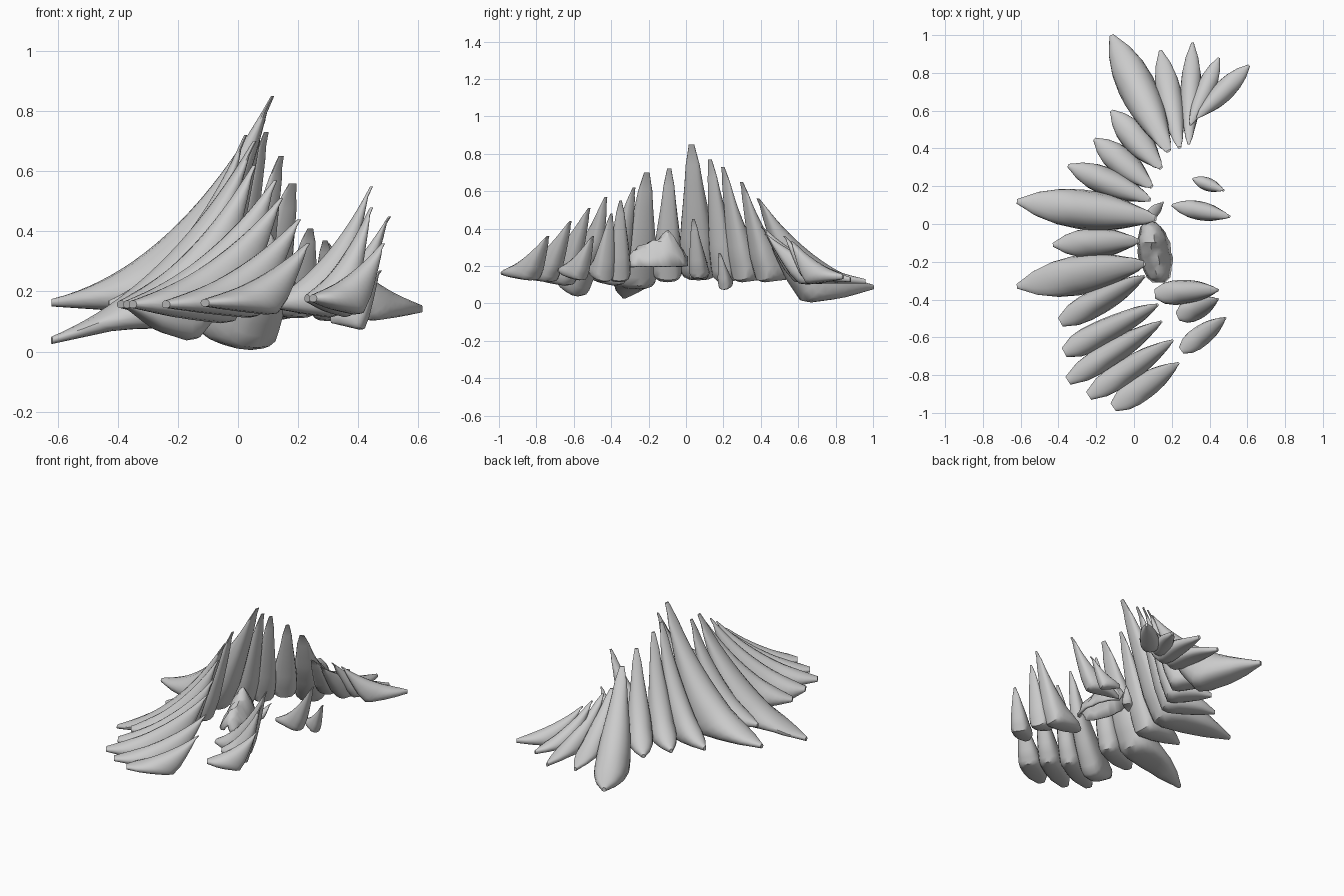
import bpy, bmesh, math, random
from mathutils import Vector

if "Cube" in bpy.data.objects:
    bpy.data.objects.remove(bpy.data.objects["Cube"])

random.seed(4)
SIDES, RINGS = 16, 20


def lerp_list(vals, s):
    f = s * (len(vals) - 1)
    i = min(int(f), len(vals) - 2)
    return vals[i] + (vals[i + 1] - vals[i]) * (f - i)


def bez(a, b, c, s):
    return a * (1 - s) ** 2 + b * 2 * s * (1 - s) + c * s * s


def power(x, e):
    return math.copysign(abs(x) ** e, x)


def finish(bm, name):
    bmesh.ops.recalc_face_normals(bm, faces=bm.faces)
    me = bpy.data.meshes.new(name)
    bm.to_mesh(me)
    bm.free()
    ob = bpy.data.objects.new(name, me)
    bpy.context.collection.objects.link(ob)
    bpy.context.view_layer.objects.active = ob
    ob.select_set(True)
    bpy.ops.object.shade_smooth_by_angle(angle=math.radians(40))
    ob.select_set(False)
    return ob


# Horn-like tooth: root end, flat heel underneath, slim upright tip
SHARP = [0.12, 0.62, 0.9, 1.0, 0.98, 0.9, 0.77, 0.62, 0.48, 0.36, 0.14]
BLUNT = [0.38, 0.85, 1.0, 1.0, 0.95, 0.86, 0.74, 0.60, 0.46, 0.32, 0.10]


def tooth(name, widths, ox, oy, oz, tx, ty, tz, heel, w, rise=0.27, hf=0.66):
    o, t = Vector((ox, oy, oz)), Vector((tx, ty, tz))
    run = Vector((tx - ox, ty - oy, 0))
    side = Vector((-run.y, run.x, 0)).normalized()
    ctrl = o + run * 0.56 + Vector((0, 0, (tz - oz) * rise))
    h = o + run * hf
    h.z = heel
    h0 = o + run * hf * 0.5
    h0.z = heel + (oz - heel) * 0.25
    m = o + run * 0.86 + Vector((0, 0, heel + (tz - heel) * 0.5 - oz))
    low = [o - Vector((0, 0, 0.025)), h0, h, h.lerp(m, 0.45) + run * 0.02, m,
           m.lerp(t, 0.5) + run * 0.005, t]
    bm = bmesh.new()
    rings = []
    for i in range(RINGS + 1):
        s = i / RINGS
        up = bez(o, ctrl, t, s)
        lo = lerp_list(low, s)
        if i == RINGS:
            lo = up + run.normalized() * 0.01
        c, v = (up + lo) / 2, (up - lo) / 2
        hw = w / 2 * lerp_list(widths, s)
        ring = []
        for k in range(SIDES):
            a = 2 * math.pi * k / SIDES
            # squarer underneath, rounder on top
            e = 0.75 if math.sin(a) < 0 else 0.95
            ring.append(bm.verts.new(c + v * power(math.sin(a), e)
                                     + side * hw * power(math.cos(a), e)))
        rings.append(ring)
    for a, b in zip(rings, rings[1:]):
        for k in range(SIDES):
            n = (k + 1) % SIDES
            bm.faces.new((a[k], a[n], b[n], b[k]))
    bm.faces.new(rings[0])
    bm.faces.new(rings[-1])
    finish(bm, name)


# Rear fan of teeth (root xyz, tip xyz, heel height, width, rise, heel position)
REAR = [(-.12, 1.0, .10, .18, .39, .56, .0, .20, .2, .6),
        (.14, .92, .13, .24, .41, .41, .11, .135),
        (.31, .96, .13, .29, .43, .37, .10, .11),
        (.45, .88, .14, .30, .53, .36, .11, .10),
        (.61, .84, .155, .34, .57, .33, .10, .11)]
# Main arch of teeth along the left
ARCH = [(-.12, .60, .16, .14, .30, .65, .11, .15, .22),
        (-.21, .45, .16, .09, .20, .73, .11, .15, .2),
        (-.35, .31, .16, .08, .13, .77, .11, .15, .2),
        (-.62, .12, .175, .11, .03, .85, .12, .21, .15),
        (-.43, -.11, .17, .02, -.09, .72, .11, .16, .2),
        (-.62, -.33, .05, .05, -.21, .70, .08, .21, .24)]
# Front fan of teeth
FRONT = [(-.39, -.52, .17, .05, -.28, .62, .09, .14),
         (-.37, -.68, .17, .12, -.43, .57, .03, .14, .27, .45),
         (-.35, -.83, .17, .14, -.52, .51, .09, .13),
         (-.24, -.91, .17, .20, -.62, .44, .11, .13),
         (-.11, -.97, .175, .23, -.74, .36, .12, .135)]
# Short inner row
INNER_REAR = [(.31, .24, .12, .47, .18, .27, .07, .07),
              (.20, .10, .15, .50, .04, .45, .13, .10)]
INNER_FRONT = [(.11, -.37, .17, .44, -.35, .55, .11, .13),
               (.23, -.49, .19, .44, -.40, .48, .11, .12),
               (.25, -.67, .19, .48, -.50, .36, .12, .11)]
for label, widths, rows in (("rear", SHARP, REAR), ("arch", SHARP, ARCH),
                            ("front", BLUNT, FRONT),
                            ("inner_rear", SHARP, INNER_REAR),
                            ("inner_front", BLUNT, INNER_FRONT)):
    for i, r in enumerate(rows):
        tooth(f"{label}_tooth_{i + 1}", widths, *r)

# Broken stump: rough thin shell with a jagged crest
bm = bmesh.new()
NX, NY = 7, 12
grid = []
for j in range(NY + 1):
    v = j / NY
    y = -.31 + .32 * v
    bulge = math.sin(math.pi * v) ** .6 if 0 < v < 1 else 0
    row = []
    for i in range(NX + 1):
        u = i / NX
        x = .11 + (u - .5) * (.07 + .11 * bulge) + .05 * (.5 - v)
        z = .20 + math.sin(math.pi * u) * (.04 + .09 * bulge
                                           + .08 * max(0, 1 - abs(y + .1) / .07))
        if 0 < i < NX:
            z += random.uniform(-.015, .015)
        row.append(bm.verts.new((x + random.uniform(-.006, .006), y, z)))
    grid.append(row)
for a, b in zip(grid, grid[1:]):
    for i in range(NX):
        bm.faces.new((a[i], a[i + 1], b[i + 1], b[i]))
stump = finish(bm, "broken_stump")
sol = stump.modifiers.new("thickness", 'SOLIDIFY')
sol.thickness = .015

# Thin splinter beside the stump
tooth("stump_splinter", SHARP, .06, .02, .15, .15, .11, .22, .13, .06)
